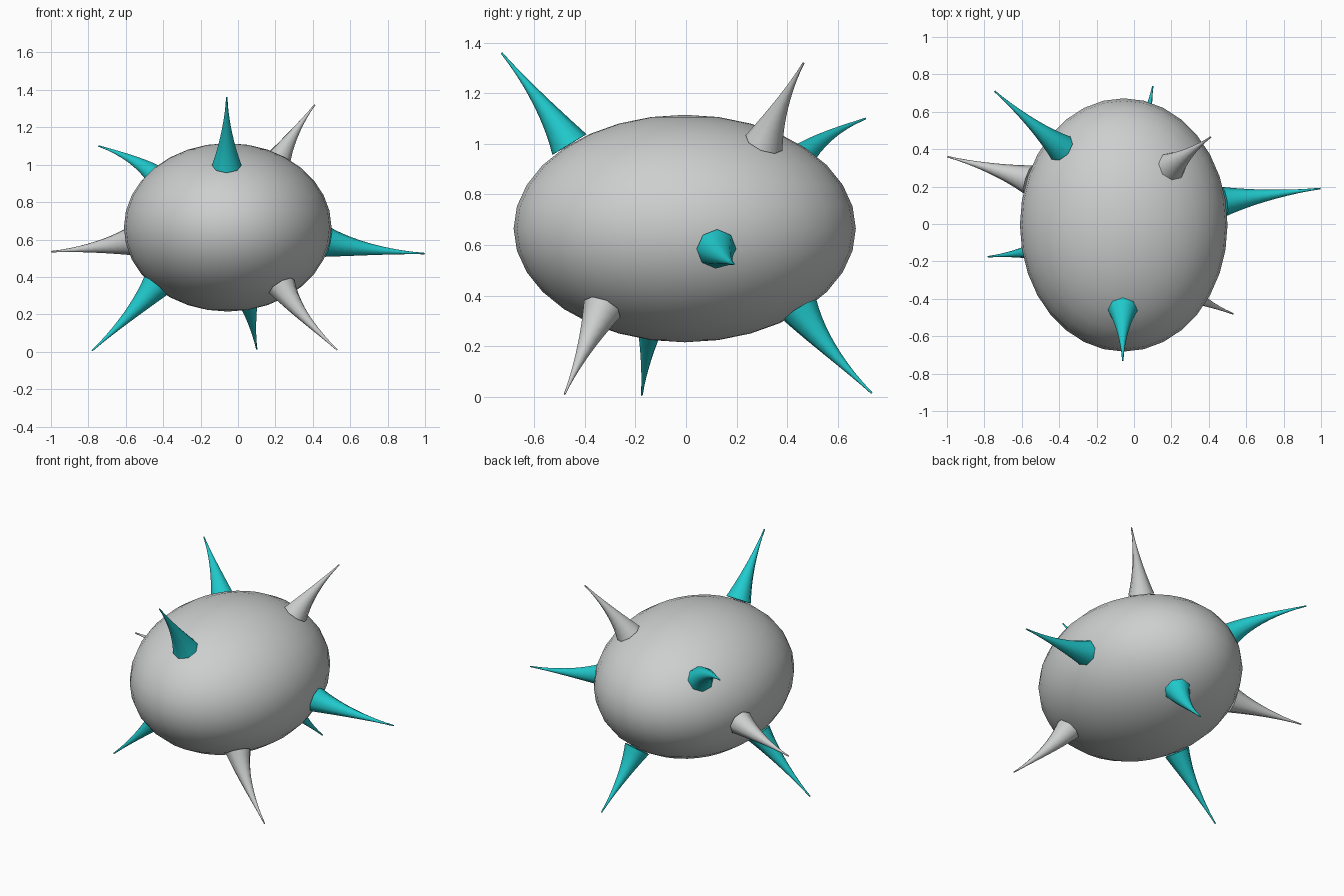
import bpy
import bmesh
import math
from mathutils import Vector

if "Cube" in bpy.data.objects:
    bpy.data.objects.remove(bpy.data.objects["Cube"])


def make_material(name, color):
    mat = bpy.data.materials.new(name)
    mat.use_nodes = True
    mat.diffuse_color = (*color, 1)
    mat.node_tree.nodes["Principled BSDF"].inputs["Base Color"].default_value = (*color, 1)
    return mat


grey = make_material("light grey", (0.61, 0.62, 0.62))
teal = make_material("teal", (0.015, 0.6, 0.62))

center = Vector((-0.055, -0.005, 0.665))
radii = Vector((0.555, 0.677, 0.45))


def add_object(name, bm, mat):
    mesh = bpy.data.meshes.new(name)
    bm.normal_update()
    bm.to_mesh(mesh)
    bm.free()
    mesh.materials.append(mat)
    obj = bpy.data.objects.new(name, mesh)
    bpy.context.collection.objects.link(obj)
    return obj


# Egg-shaped body
bm = bmesh.new()
bmesh.ops.create_uvsphere(bm, u_segments=32, v_segments=16, radius=1)
bmesh.ops.scale(bm, vec=radii, verts=bm.verts)
bmesh.ops.translate(bm, vec=center, verts=bm.verts)
for face in bm.faces:
    face.smooth = True
add_object("body", bm, grey)


# Spike: flared octagonal horn leaving the body along its normal and bending to the tip
def add_spike(name, base, tip, mat, sides=8, steps=10, radius=0.075):
    offset = Vector(base) - center
    scaled = Vector(o / r for o, r in zip(offset, radii))
    base = center + offset / scaled.length
    normal = Vector(s / r for s, r in zip(scaled, radii)).normalized()
    tip = Vector(tip)
    control = base + normal * (tip - base).length * 0.4

    bm = bmesh.new()
    rings = []
    for i in range(steps + 1):
        t = i / steps
        point = base * (1 - t) ** 2 + control * 2 * t * (1 - t) + tip * t * t
        tangent = (control - base) * (1 - t) + (tip - control) * t
        turn = tangent.to_track_quat('Z', 'Y')
        r = radius * (1 - t) ** 1.5 + 0.004
        ring = []
        for k in range(sides):
            a = math.tau * k / sides
            ring.append(bm.verts.new(point + turn @ Vector((r * math.cos(a), r * math.sin(a), 0))))
        rings.append(ring)
    for low, high in zip(rings, rings[1:]):
        for k in range(sides):
            n = (k + 1) % sides
            bm.faces.new((low[k], low[n], high[n], high[k])).smooth = True
    bm.faces.new(rings[0][::-1])
    bm.faces.new(rings[-1])
    for edge in bm.edges:
        edge.smooth = all(f.smooth for f in edge.link_faces)
    add_object(name, bm, mat)


add_spike("front_upper_spike", (-0.06, -0.465, 1.0), (-0.06, -0.73, 1.36), teal)
add_spike("back_left_upper_spike", (0.20, 0.305, 1.0), (0.41, 0.465, 1.32), grey)
add_spike("back_right_upper_spike", (-0.41, 0.43, 0.91), (-0.745, 0.71, 1.10), teal)
add_spike("right_side_spike", (-0.58, 0.245, 0.59), (-0.998, 0.36, 0.535), grey)
add_spike("left_side_spike", (0.48, 0.12, 0.585), (0.998, 0.19, 0.525), teal)
add_spike("right_lower_spike", (-0.45, -0.13, 0.345), (-0.78, -0.175, 0.006), teal)
add_spike("back_lower_spike", (0.04, 0.455, 0.34), (0.10, 0.735, 0.014), teal)
add_spike("front_left_lower_spike", (0.25, -0.35, 0.33), (0.53, -0.48, 0.01), grey)
